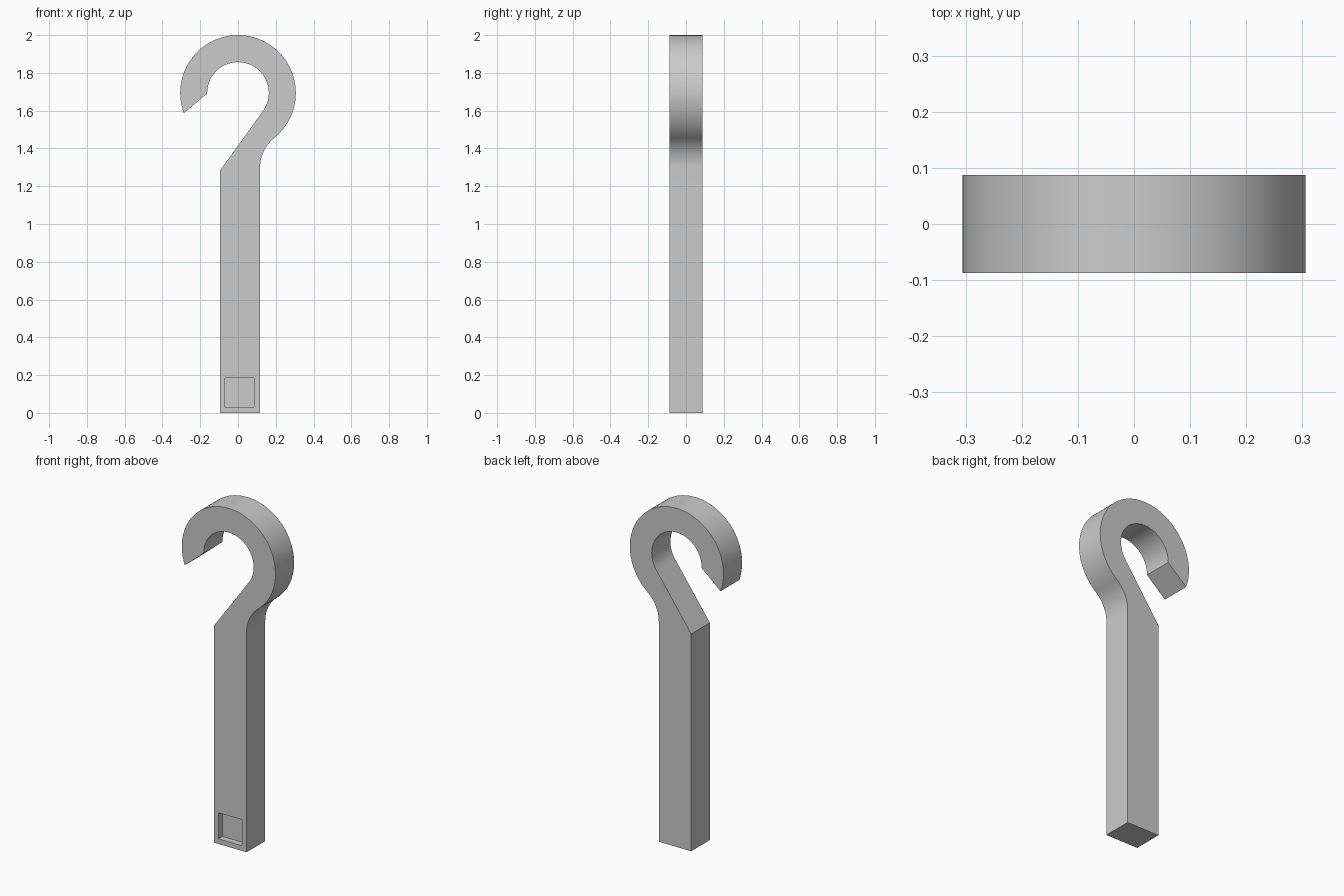
import bpy, bmesh
from math import radians, cos, sin, acos, asin, atan2, hypot, pi

cube = bpy.data.objects.get("Cube")
if cube:
    bpy.data.objects.remove(cube, do_unlink=True)

# Main dimensions
HALF_DEPTH = 0.087
LEFT, RIGHT, SHOULDER = -0.095, 0.117, 1.283
CZ, OUTER, INNER, FILLET = 1.694, 0.306, 0.163, 0.2

grey = bpy.data.materials.new("plain grey")
grey.use_nodes = True
colour = (0.6, 0.6, 0.6, 1)
grey.diffuse_color = colour
grey.node_tree.nodes["Principled BSDF"].inputs["Base Color"].default_value = colour


def arc(cx, cz, r, start, end, steps):
    angles = [start + (end - start) * i / steps for i in range(steps + 1)]
    return [(cx + r * cos(a), cz + r * sin(a)) for a in angles]


def extrude_profile(name, points, y0, y1):
    """Solid made from an x-z outline pushed from y0 to y1."""
    bm = bmesh.new()
    face = bm.faces.new([bm.verts.new((x, y0, z)) for x, z in points])
    moved = bmesh.ops.extrude_face_region(bm, geom=[face])["geom"]
    verts = [v for v in moved if isinstance(v, bmesh.types.BMVert)]
    bmesh.ops.translate(bm, verts=verts, vec=(0, y1 - y0, 0))
    bmesh.ops.recalc_face_normals(bm, faces=bm.faces)
    mesh = bpy.data.meshes.new(name)
    bm.to_mesh(mesh)
    bm.free()
    mesh.materials.append(grey)
    obj = bpy.data.objects.new(name, mesh)
    bpy.context.collection.objects.link(obj)
    return obj


# Fillet that joins the shaft side to the outside of the hook
bend = acos((RIGHT + FILLET) / (OUTER + FILLET))
fillet_z = CZ - (OUTER + FILLET) * sin(bend)

# Slanted neck, tangent to the inside of the hook
reach = hypot(LEFT, CZ - SHOULDER)
slope = atan2(CZ - SHOULDER, -LEFT) - asin(INNER / reach)

# Closed outline: shaft, fillet, outer arc, tip, inner arc, shoulder
outline = [(LEFT, 0), (RIGHT, 0)]
outline += arc(RIGHT + FILLET, fillet_z, FILLET, pi, pi - bend, 16)
outline += arc(0, CZ, OUTER, -bend, radians(200.5), 64)[1:]
outline += arc(0, CZ, INNER, radians(181), slope - pi / 2, 56)
outline.append((LEFT, SHOULDER))
hook = extrude_profile("hook", outline, -HALF_DEPTH, HALF_DEPTH)

# Square recess near the foot of the shaft
square = [(-0.068, 0.03), (0.086, 0.03), (0.086, 0.184), (-0.068, 0.184)]
cutter = extrude_profile("recess_cutter", square, -0.2, -HALF_DEPTH + 0.038)
cutter.hide_render = True

bpy.ops.object.select_all(action="DESELECT")
bpy.context.view_layer.objects.active = hook
hook.select_set(True)
cut = hook.modifiers.new("recess", "BOOLEAN")
cut.operation = "DIFFERENCE"
cut.solver = "EXACT"
cut.object = cutter
bpy.ops.object.modifier_apply(modifier=cut.name)
bpy.data.objects.remove(cutter, do_unlink=True)

bpy.ops.object.shade_smooth_by_angle(angle=radians(30))
